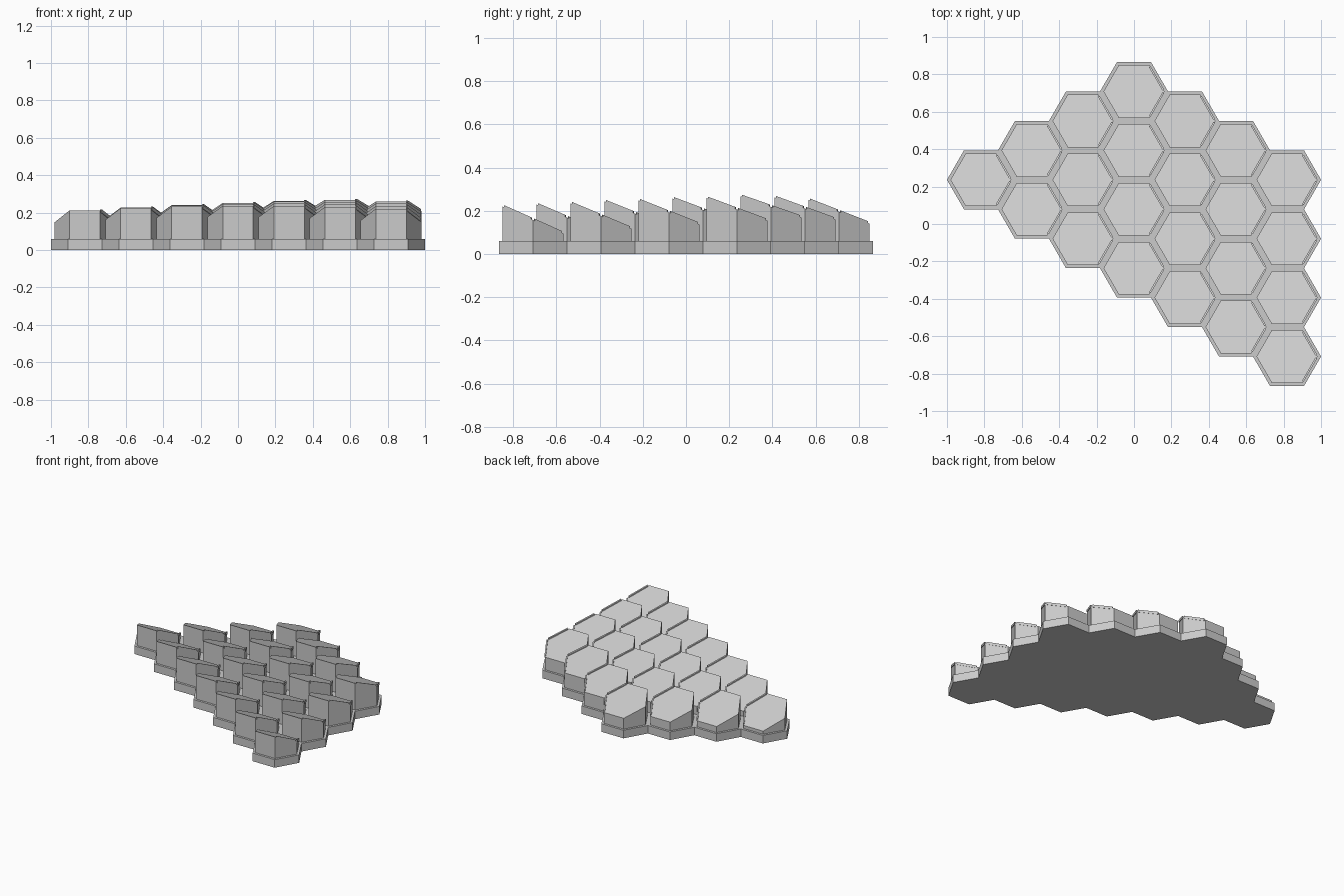
import bpy, bmesh, math
from mathutils import Vector

if "Cube" in bpy.data.objects:
    bpy.data.objects.remove(bpy.data.objects["Cube"], do_unlink=True)

CELL = 2 / 11                      # outer radius of one hexagonal cell
ROW = CELL * math.sqrt(3)          # spacing of cells within a column
BLOCK = 0.163                      # radius of the raised block
APOTHEM = BLOCK * math.sqrt(3) / 2
BASE_H = 0.06

grey = bpy.data.materials.new("light_grey")
grey.use_nodes = True
grey.diffuse_color = (0.6, 0.6, 0.6, 1)
grey.node_tree.nodes["Principled BSDF"].inputs["Base Color"].default_value = (0.6, 0.6, 0.6, 1)


def finish(bm, name):
    bmesh.ops.recalc_face_normals(bm, faces=bm.faces)
    mesh = bpy.data.meshes.new(name)
    bm.to_mesh(mesh)
    bm.free()
    mesh.materials.append(grey)
    obj = bpy.data.objects.new(name, mesh)
    bpy.context.collection.objects.link(obj)


def hex_points(cx, cy, radius):
    return [Vector((cx + radius * math.cos(i * math.pi / 3),
                    cy + radius * math.sin(i * math.pi / 3), 0)) for i in range(6)]


def prism(bm, outline, bottom, top):
    """Solid over an outline; bottom and top give z at a point."""
    low = [bm.verts.new((p.x, p.y, bottom(p))) for p in outline]
    high = [bm.verts.new((p.x, p.y, top(p))) for p in outline]
    bm.faces.new(low[::-1])
    bm.faces.new(high)
    n = len(outline)
    for i in range(n):
        j = (i + 1) % n
        bm.faces.new((low[i], low[j], high[j], high[i]))


# Cell centres: seven columns, growing to four cells each
cells = []
for col in range(7):
    first = 2.25 - abs(col - 3) / 2
    for row in range(min(col + 1, 4)):
        cells.append(((col - 3) * 1.5 * CELL, (first - row) * ROW))

# Base: joined hexagons raised into one slab
bm = bmesh.new()
for cx, cy in cells:
    bm.faces.new([bm.verts.new(p) for p in hex_points(cx, cy, CELL)])
bmesh.ops.remove_doubles(bm, verts=bm.verts, dist=0.002)
raised = bmesh.ops.extrude_face_region(bm, geom=bm.faces[:], use_keep_orig=True)["geom"]
bmesh.ops.translate(bm, vec=(0, 0, BASE_H),
                    verts=[g for g in raised if isinstance(g, bmesh.types.BMVert)])
finish(bm, "base_slab")

# Sloping blocks, each with a thin rim along its two +x edges
blocks, rims = bmesh.new(), bmesh.new()
for cx, cy in cells:
    dist = math.hypot(cx - 0.55, cy - 0.5)
    front_z = 0.27 - 0.038 * dist ** 1.25
    slope = 0.34 + 0.085 * dist

    def surface(p, lift=0.0):
        return front_z + lift - slope * (p.y - cy + APOTHEM)

    corners = hex_points(cx, cy, BLOCK)
    prism(blocks, corners, lambda p: BASE_H, surface)
    for a, b in ((corners[5], corners[0]), (corners[0], corners[1])):
        along = (b - a).normalized()
        out = Vector((along.y, -along.x, 0))
        p, q = a.lerp(b, 0.06), a.lerp(b, 0.94)
        strip = [p - out * 0.007, p + out * 0.003, q + out * 0.003, q - out * 0.007]
        prism(rims, strip, lambda v: surface(v, -0.01), lambda v: surface(v, 0.009))
finish(blocks, "sloping_blocks")
finish(rims, "edge_rims")
